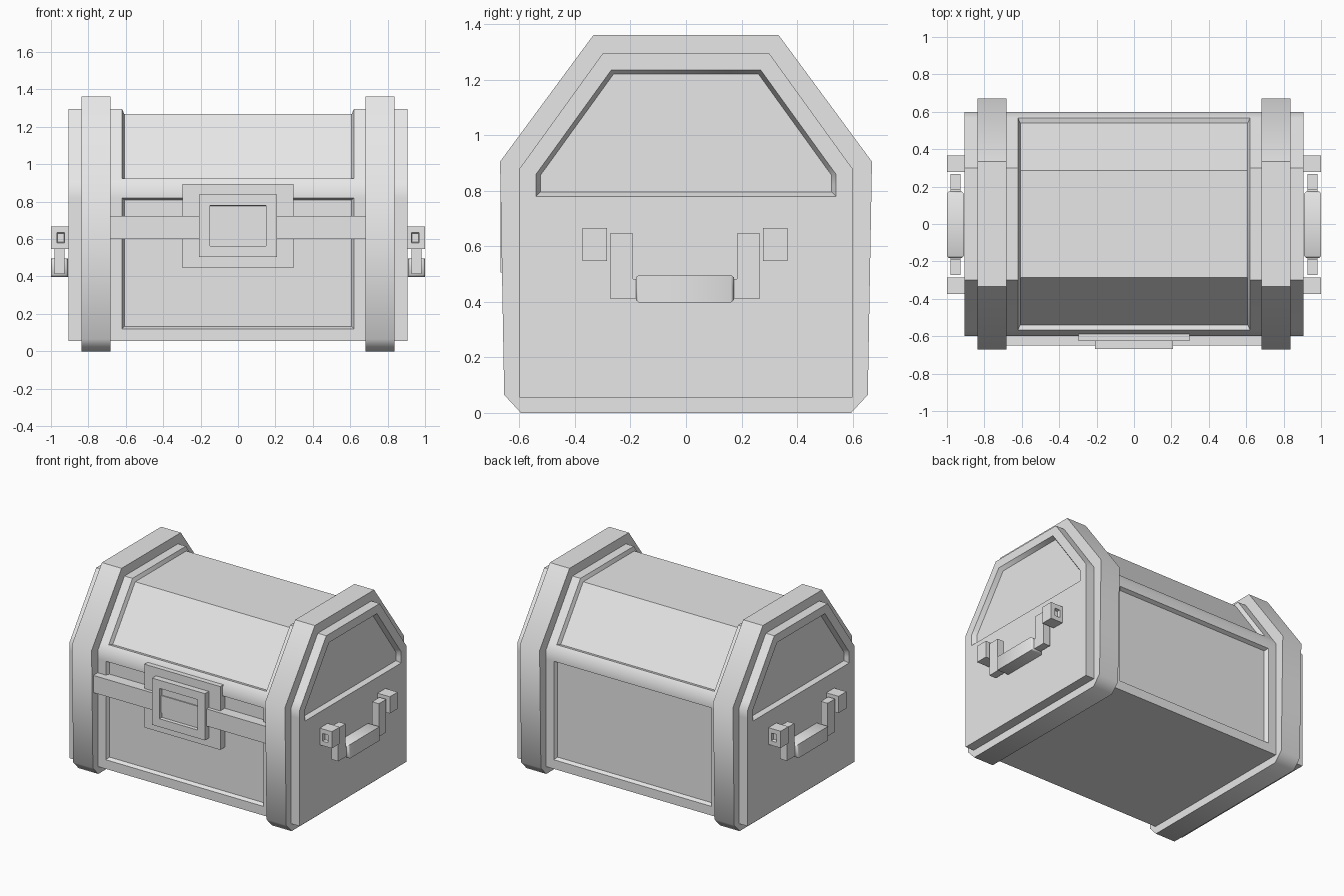
import bpy, bmesh, math
from mathutils import Vector

cube = bpy.data.objects.get("Cube")
if cube:
    bpy.data.objects.remove(cube, do_unlink=True)

grey = bpy.data.materials.new("plain grey")
grey.use_nodes = True
colour = (0.8, 0.8, 0.8, 1)
grey.diffuse_color = colour
for node in grey.node_tree.nodes:
    if node.type == 'BSDF_PRINCIPLED':
        node.inputs["Base Color"].default_value = colour


def finish(name, bm):
    """Turn a bmesh into an object, smooth across shallow edges only."""
    mesh = bpy.data.meshes.new(name)
    bm.to_mesh(mesh)
    bm.free()
    mesh.materials.append(grey)
    mesh.shade_smooth()
    mesh.set_sharp_from_angle(angle=math.radians(51))
    bpy.context.scene.collection.objects.link(bpy.data.objects.new(name, mesh))


def inset(bm, faces, thickness, depth=0.0):
    bm.normal_update()
    bmesh.ops.inset_region(bm, faces=faces, thickness=thickness, depth=depth,
                           use_even_offset=True)


def prism(half, xs):
    """Extrude a y-symmetric profile through the x stations."""
    bm = bmesh.new()
    profile = half + [(-y, z) for y, z in reversed(half)]
    n = len(profile)
    rings = [[bm.verts.new((x, y, z)) for y, z in profile] for x in xs]
    strips = [[bm.faces.new((a[k], a[(k + 1) % n], b[(k + 1) % n], b[k]))
               for k in range(n)] for a, b in zip(rings, rings[1:])]
    caps = [bm.faces.new(rings[0]), bm.faces.new(rings[-1])]
    bmesh.ops.recalc_face_normals(bm, faces=bm.faces[:])
    return bm, rings, strips, caps


def box(x, y, z):
    """Box from (low, high) ranges."""
    bm = bmesh.new()
    bmesh.ops.create_cube(bm, size=1)
    for v in bm.verts:
        v.co = Vector([(lo + hi) / 2 + c * abs(hi - lo)
                       for c, (lo, hi) in zip(v.co, (x, y, z))])
    return bm


def facing(bm, direction):
    bm.normal_update()
    return max(bm.faces, key=lambda f: f.normal.dot(Vector(direction)))


# Chest body with recessed front, back, lid and end panels
body_half = [(0.6, 0.055), (0.6, 0.12), (0.6, 0.72), (0.6, 0.82),
             (0.6, 0.88), (0.567, 0.925), (0.3, 1.295)]
bm, rings, strips, caps = prism(body_half, (-0.905, -0.62, 0.62, 0.905))
middle = strips[1]
for panel in (middle[1:3], middle[5:8], middle[10:12]):
    inset(bm, panel, 0.012, -0.026)
for ring, cap in zip((rings[0], rings[-1]), caps):
    other = bmesh.utils.face_split(cap, ring[2], ring[11])[0]
    upper = max((cap, other), key=lambda f: f.calc_center_median().z)
    inset(bm, [upper], 0.06)
    inset(bm, [upper], 0.015, -0.03)
finish("chest_body", bm)

# Thick bands wrapped around both ends
band_half = [(0.595, 0), (0.655, 0.065), (0.67, 0.905), (0.333, 1.362)]
for side, label in ((1, "left"), (-1, "right")):
    bm = prism(band_half, sorted((side * 0.683, side * 0.838)))[0]
    finish(label + "_band", bm)

# Front strap and layered lock
finish("lock_back_plate", box((-0.298, 0.298), (-0.625, -0.55), (0.445, 0.895)))
finish("front_strap", box((-0.69, 0.69), (-0.65, -0.55), (0.6, 0.722)))
bm = box((-0.208, 0.208), (-0.668, -0.55), (0.505, 0.837))
front = facing(bm, (0, -1, 0))
inset(bm, [front], 0.058)
inset(bm, [front], 0.001, -0.025)
finish("lock_face", bm)

# Carrying handles on both ends
for side, label in ((1, "left"), (-1, "right")):
    def across(lo, hi):
        return sorted((side * lo, side * hi))

    for end, place in ((1, "back"), (-1, "front")):
        def along(lo, hi):
            return sorted((end * lo - 0.004, end * hi - 0.004))

        # Mount with a small socket on its outer face
        bm = box(across(0.895, 1.0), along(0.281, 0.369), (0.547, 0.666))
        outer = facing(bm, (0, end, 0))
        inset(bm, [outer], 0.032)
        inset(bm, [outer], 0.004, -0.02)
        finish(f"{label}_{place}_handle_mount", bm)

        # L-shaped arm
        finish(f"{label}_{place}_handle_arm",
               box(across(0.927, 0.98), along(0.187, 0.27), (0.412, 0.647)))
        finish(f"{label}_{place}_handle_foot",
               box(across(0.927, 0.98), along(0.15, 0.19), (0.412, 0.483)))

    # Grip with chamfered ends
    bm = box(across(0.91, 1.0), (-0.17, 0.162), (0.398, 0.497))
    for end in (1, -1):
        inset(bm, [facing(bm, (0, end, 0))], 0.009, 0.011)
    finish(f"{label}_handle_grip", bm)
